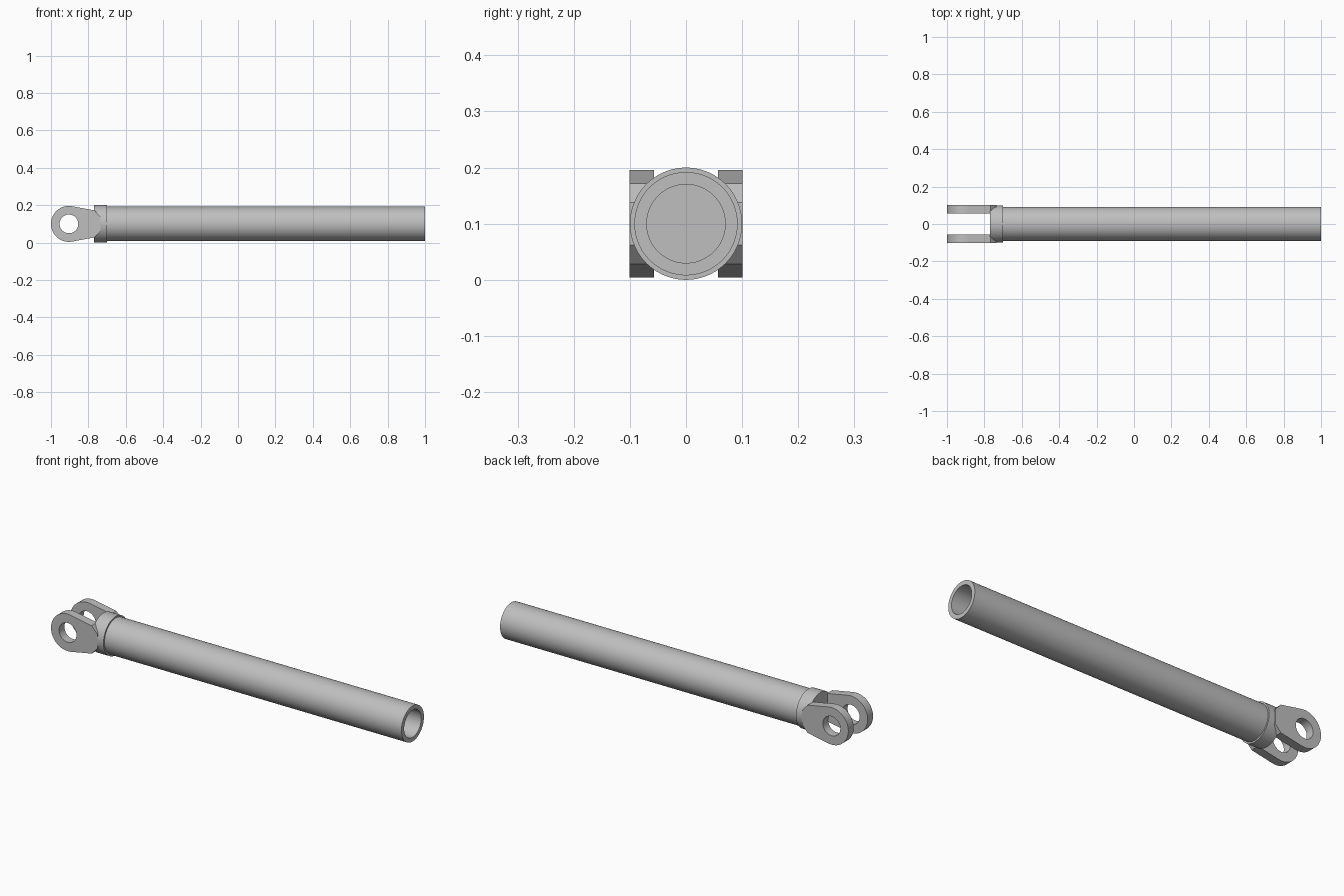
import bpy, bmesh, math
from mathutils import Matrix

cube = bpy.data.objects.get("Cube")
if cube:
    bpy.data.objects.remove(cube, do_unlink=True)

AXIS_Z = 0.1
SEGMENTS = 96

steel = bpy.data.materials.new("grey_steel")
steel.use_nodes = True
colour = (0.52, 0.52, 0.52, 1)
steel.diffuse_color = colour
steel.node_tree.nodes["Principled BSDF"].inputs["Base Color"].default_value = colour


def finish(obj):
    """Assign the material and smooth the round faces."""
    obj.data.materials.clear()
    obj.data.materials.append(steel)
    bpy.ops.object.select_all(action='DESELECT')
    obj.select_set(True)
    bpy.context.view_layer.objects.active = obj
    bpy.ops.object.shade_smooth_by_angle(angle=math.radians(25))


def lathe(name, profile):
    """Spin (x, radius) points around the rod axis."""
    bm = bmesh.new()
    verts = [bm.verts.new((x, 0, r)) for x, r in profile]
    edges = [bm.edges.new(pair) for pair in zip(verts, verts[1:])]
    bmesh.ops.spin(bm, geom=verts + edges, cent=(0, 0, 0), axis=(1, 0, 0),
                   angle=math.tau, steps=SEGMENTS)
    bmesh.ops.remove_doubles(bm, verts=bm.verts, dist=1e-5)
    bmesh.ops.recalc_face_normals(bm, faces=bm.faces)
    mesh = bpy.data.meshes.new(name)
    bm.to_mesh(mesh)
    bm.free()
    obj = bpy.data.objects.new(name, mesh)
    obj.location.z = AXIS_Z
    bpy.context.collection.objects.link(obj)
    finish(obj)


def arc(cx, radius, start, end, steps):
    return [(cx + radius * math.cos(a), radius * math.sin(a))
            for a in (start + (end - start) * i / steps for i in range(steps + 1))]


def lug(name, y):
    """Fork plate: round eye, tapering flanks, chamfered root, pin hole."""
    eye_x, eye_r, hole_r = -0.904, 0.096, 0.05
    root_x, root_z = -0.767, 0.072
    dx = root_x - eye_x
    tangent = math.atan2(root_z, dx) + math.acos(eye_r / math.hypot(dx, root_z))
    outline = arc(eye_x, eye_r, tangent, math.tau - tangent, 48)
    outline += [(root_x, -root_z), (-0.735, -0.038), (-0.735, 0.038), (root_x, root_z)]
    hole = arc(eye_x, hole_r, 0, math.tau, 48)[:-1]

    curve = bpy.data.curves.new(name, 'CURVE')
    curve.dimensions = '2D'
    curve.fill_mode = 'BOTH'
    curve.extrude = 0.022
    for points in (outline, hole):
        spline = curve.splines.new('POLY')
        spline.points.add(len(points) - 1)
        for p, (x, z) in zip(spline.points, points):
            p.co = (x, z, 0, 1)
        spline.use_cyclic_u = True
    obj = bpy.data.objects.new(name, curve)
    bpy.context.collection.objects.link(obj)
    obj.matrix_world = (Matrix.Translation((0, y, AXIS_Z))
                        @ Matrix.Rotation(math.pi / 2, 4, 'X'))
    bpy.ops.object.select_all(action='DESELECT')
    obj.select_set(True)
    bpy.context.view_layer.objects.active = obj
    bpy.ops.object.convert(target='MESH')
    obj = bpy.context.object
    # Weld caps to walls
    bm = bmesh.new()
    bm.from_mesh(obj.data)
    bmesh.ops.remove_doubles(bm, verts=bm.verts, dist=1e-5)
    bmesh.ops.recalc_face_normals(bm, faces=bm.faces)
    bm.to_mesh(obj.data)
    bm.free()
    finish(obj)


# Collar and hollow tube turned as one piece, bore closed at the collar
lathe("tube_with_collar", [(-0.77, 0), (-0.77, 0.1), (-0.7, 0.1), (-0.7, 0.092),
                           (1, 0.092), (1, 0.07), (-0.7, 0.07), (-0.7, 0)])

# Fork plates
for side, sign in (("front", -1), ("back", 1)):
    lug(side + "_fork_lug", sign * 0.079)
